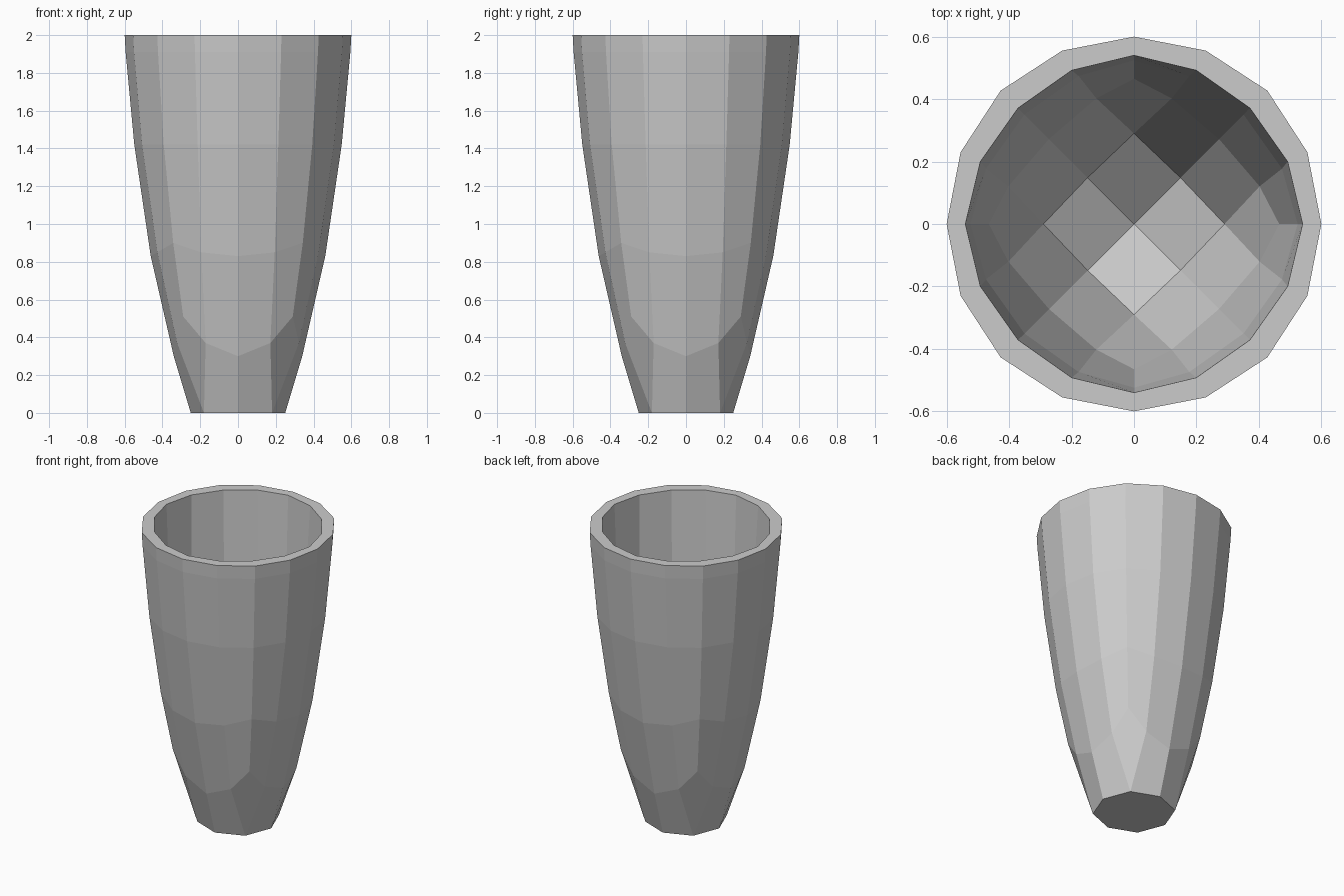
import bpy, bmesh, math

if "Cube" in bpy.data.objects:
    bpy.data.objects.remove(bpy.data.objects["Cube"])

# Each ring: angle of the in-between points, then (radius, z) at side-middle,
# in-between and corner of a cube-sphere style surface.
OUTER = [
    (22.5, (0.25, 0.0), (0.25, 0.0), (0.255, 0.0)),
    (28.0, (0.34, 0.30), (0.365, 0.37), (0.41, 0.51)),
    (24.5, (0.462, 0.83), (0.469, 0.85), (0.485, 0.90)),
    (22.8, (0.549, 1.42), (0.551, 1.42), (0.556, 1.42)),
    (22.5, (0.595, 1.91), (0.596, 1.91), (0.599, 1.91)),
    (22.5, (0.60, 2.0), (0.601, 2.0), (0.604, 2.0)),
]
INNER = [
    (22.5, (0.21, 0.34), (0.25, 0.39), (0.29, 0.45)),
    (28.3, (0.385, 0.77), (0.42, 0.86), (0.465, 1.03)),
    (24.5, (0.496, 1.43), (0.506, 1.47), (0.524, 1.58)),
    (22.9, (0.525, 2.0), (0.531, 2.0), (0.54, 2.0)),
]


def ring_verts(bm, ring, turn, step):
    mid_angle, mid, between, corner = ring
    verts = []
    for k in range(0, 16, step):
        q, s = divmod(k, 4)
        a = q * 90 + (0, mid_angle, 45, 90 - mid_angle)[s] + turn
        r, z = (mid, between, corner, between)[s]
        a = math.radians(a)
        verts.append(bm.verts.new((r * math.cos(a), r * math.sin(a), z)))
    return verts


def bridge(bm, a, b):
    n = len(a)
    for k in range(n):
        m = (k + 1) % n
        bm.faces.new((a[k], a[m], b[m], b[k]))


def shell(bm, rings, turn, centre_z):
    # Cap: 4 quads in the middle, 12 around them, then plain 16-sided rings
    c = bm.verts.new((0, 0, centre_z))
    r1 = ring_verts(bm, rings[0], turn, 2)
    loops = [ring_verts(bm, r, turn, 1) for r in rings[1:]]
    r2 = loops[0]
    for q in range(4):
        m0, co, m1 = r1[2 * q], r1[2 * q + 1], r1[(2 * q + 2) % 8]
        k = 4 * q
        bm.faces.new((c, m0, co, m1))
        bm.faces.new((m0, r2[k], r2[k + 1], co))
        bm.faces.new((co, r2[k + 1], r2[k + 2], r2[k + 3]))
        bm.faces.new((co, r2[k + 3], r2[(k + 4) % 16], m1))
    for a, b in zip(loops, loops[1:]):
        bridge(bm, a, b)
    return loops[-1]


# Tumbler: outer wall with flat base, inner bowl turned by 45 degrees, flat rim
bm = bmesh.new()
outer_rim = shell(bm, OUTER, 0, 0.0)
inner_rim = shell(bm, INNER, 45, 0.20)
bridge(bm, outer_rim, inner_rim[-2:] + inner_rim[:-2])
bmesh.ops.recalc_face_normals(bm, faces=bm.faces[:])
mesh = bpy.data.meshes.new("tumbler_cup")
bm.to_mesh(mesh)
bm.free()
cup = bpy.data.objects.new("tumbler_cup", mesh)
bpy.context.collection.objects.link(cup)
